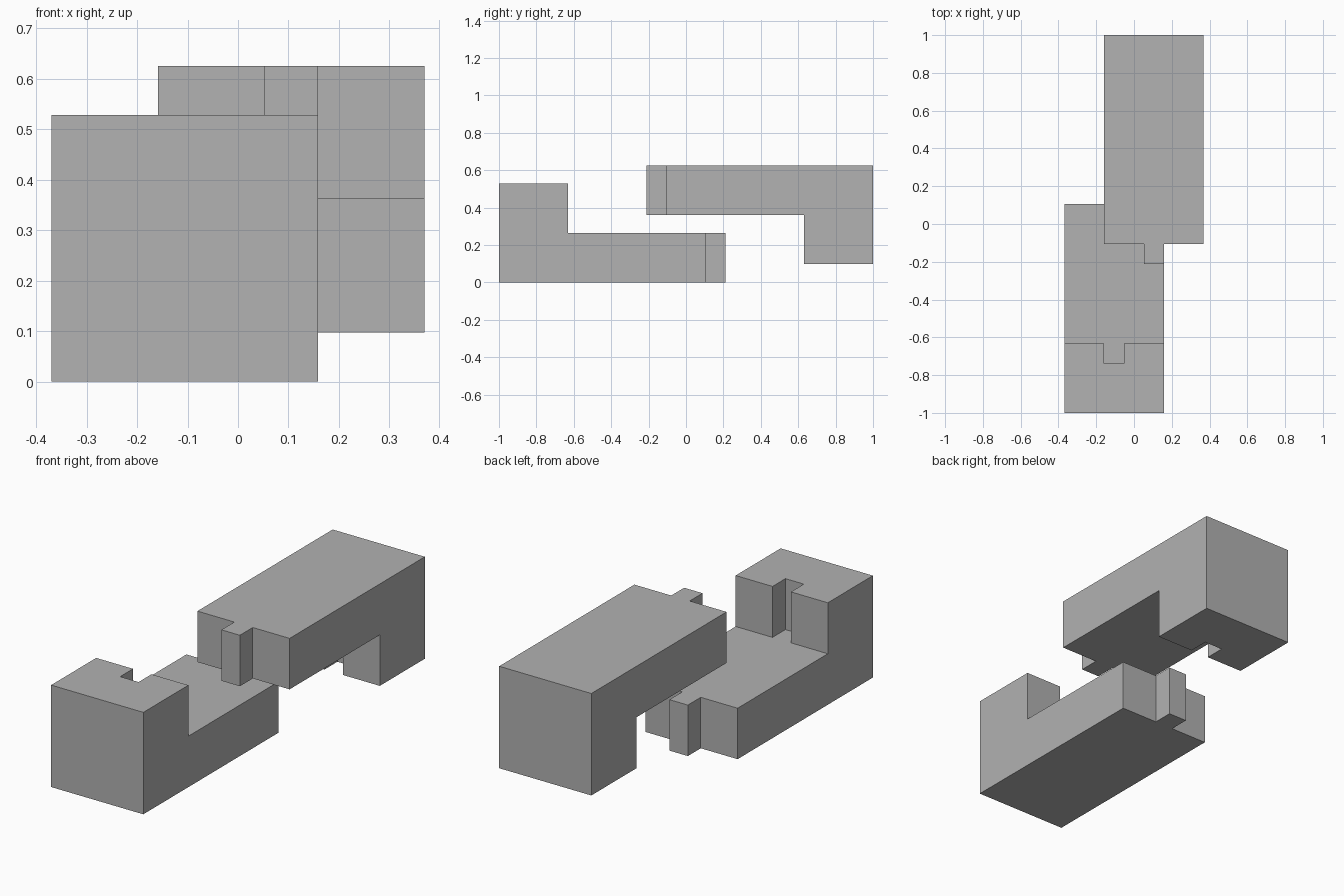
import bpy, bmesh, math

cube = bpy.data.objects.get("Cube")
if cube:
    bpy.data.objects.remove(cube)

grey = bpy.data.materials.new("plain grey")
grey.use_nodes = True
grey.diffuse_color = (0.445, 0.445, 0.445, 1)
grey.node_tree.nodes["Principled BSDF"].inputs["Base Color"].default_value = grey.diffuse_color

U = 0.1055            # tenon size; every other size follows from it
HALF = 2.5 * U        # half width of a beam
STEP = 2.5 * U        # height of one step
BACK, HEAD, END = -1.0, -0.632, U   # outer end, head shoulder, shelf end
TOTAL = 0.625


def hooked_beam_mesh():
    """Plan outline of the head and shelf, raised in two steps."""
    bm = bmesh.new()
    t = U / 2

    def row(y, *xs):
        return [bm.verts.new((x, y, 0)) for x in xs]

    back = row(BACK, -HALF, HALF)
    shoulder = row(HEAD, HALF, t, -t, -HALF)
    notch = row(HEAD - U, t, -t)
    end = row(END, HALF, t, -t, -HALF)
    tenon = row(END + U, t, -t)
    seam = shoulder[:2] + notch + shoulder[2:]
    head = bm.faces.new(back + seam)
    shelf = bm.faces.new(seam[::-1] + end[:2] + tenon + end[2:])

    def raise_faces(faces):
        new = bmesh.ops.extrude_face_region(bm, geom=faces)["geom"]
        verts = [g for g in new if isinstance(g, bmesh.types.BMVert)]
        bmesh.ops.translate(bm, verts=verts, vec=(0, 0, STEP))
        return [g for g in new if isinstance(g, bmesh.types.BMFace)]

    tops = raise_faces([head, shelf])
    raise_faces([min(tops, key=lambda f: f.calc_center_median().y)])

    bmesh.ops.recalc_face_normals(bm, faces=bm.faces)
    bmesh.ops.dissolve_limit(bm, angle_limit=0.01, verts=bm.verts, edges=bm.edges)
    mesh = bpy.data.meshes.new("hooked_beam")
    bm.to_mesh(mesh)
    bm.free()
    mesh.materials.append(grey)
    return mesh


mesh = hooked_beam_mesh()

# Two identical joint halves, the upper one turned over
for name, x, z, turn in (("lower_beam", -U, 0, 0), ("upper_beam", U, TOTAL, math.pi)):
    beam = bpy.data.objects.new(name, mesh)
    beam.location = (x, 0, z)
    beam.rotation_euler.x = turn
    bpy.context.collection.objects.link(beam)
